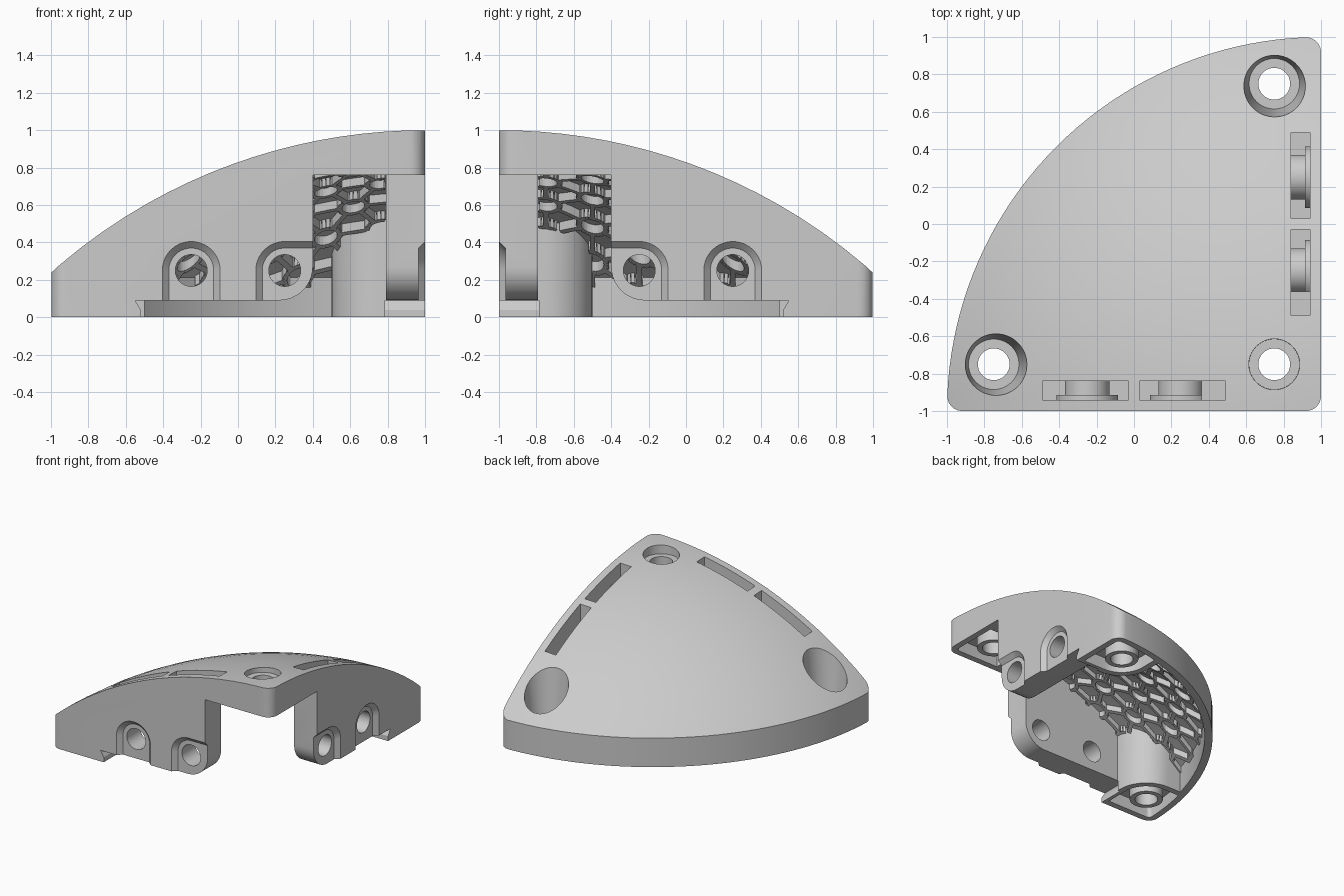
import bpy, bmesh, math
from mathutils import Matrix, Vector

if "Cube" in bpy.data.objects:
    bpy.data.objects.remove(bpy.data.objects["Cube"])

R = 3.01                       # dome radius, centred under the square corner
CX, CY = 1.0, -1.0
HOLES = [(-0.75, -0.75, -1, -1), (0.75, 0.75, 1, 1), (0.75, -0.75, 1, -1)]
SWAP = Matrix(((0, -1, 0, 0), (-1, 0, 0, 0), (0, 0, 1, 0), (0, 0, 0, 1)))  # front wall <-> right wall

grey = bpy.data.materials.new("light_grey")
grey.diffuse_color = (0.6, 0.6, 0.6, 1)
grey.use_nodes = True
grey.node_tree.nodes["Principled BSDF"].inputs["Base Color"].default_value = grey.diffuse_color


def make(name, bm, mirrored=False):
    if mirrored:
        bmesh.ops.transform(bm, matrix=SWAP, verts=bm.verts)
    bmesh.ops.recalc_face_normals(bm, faces=bm.faces)
    me = bpy.data.meshes.new(name)
    bm.to_mesh(me)
    bm.free()
    me.materials.append(grey)
    ob = bpy.data.objects.new(name, me)
    bpy.context.collection.objects.link(ob)
    return ob


def loft(name, a, b, mirrored=False):
    """Closed solid between two rings of 3D points."""
    bm = bmesh.new()
    va, vb = [bm.verts.new(p) for p in a], [bm.verts.new(p) for p in b]
    bm.faces.new(va)
    bm.faces.new(vb)
    n = len(va)
    for i in range(n):
        j = (i + 1) % n
        bm.faces.new((va[i], va[j], vb[j], vb[i]))
    return make(name, bm, mirrored)


def prism(name, pts, z0, z1):
    return loft(name, [(x, y, z0) for x, y in pts], [(x, y, z1) for x, y in pts])


def prism_y(name, pts, y0, y1, mirrored=False):
    return loft(name, [(x, y0, z) for x, z in pts], [(x, y1, z) for x, z in pts], mirrored)


def arc(cx, cy, r, a0, a1, n):
    return [(cx + r * math.cos(a0 + (a1 - a0) * i / n),
             cy + r * math.sin(a0 + (a1 - a0) * i / n)) for i in range(n + 1)]


def circle(cx, cy, r, n=40):
    return arc(cx, cy, r, 0, 2 * math.pi, n)[:-1]


def cone(name, x, y, z0, r0, z1, r1):
    return loft(name, [(*p, z0) for p in circle(x, y, r0)], [(*p, z1) for p in circle(x, y, r1)])


def boolean(ob, cutter, op='DIFFERENCE'):
    m = ob.modifiers.new("cut", 'BOOLEAN')
    m.operation, m.solver, m.object = op, 'EXACT', cutter
    bpy.context.view_layer.objects.active = ob
    bpy.ops.object.modifier_apply(modifier=m.name)
    bpy.data.objects.remove(cutter)


def dome_z(x, y, off=0.0):
    d2 = (x - CX) ** 2 + (y - CY) ** 2
    return 1 - R + math.sqrt((R - off) ** 2 - d2)


def dome(off):
    """Solid spherical cap, lathed around the square corner."""
    bm = bmesh.new()
    steps, segs = 20, 128
    rings = []
    for i in range(1, steps + 1):
        r = 2.3 * i / steps
        z = 1 - R + math.sqrt((R - off) ** 2 - r * r)
        rings.append([bm.verts.new((*p, z)) for p in circle(CX, CY, r, segs)])
    rings.append([bm.verts.new((*p, -0.5)) for p in circle(CX, CY, 2.3, segs)])
    top = bm.verts.new((CX, CY, 1 - off))
    for j in range(segs):
        k = (j + 1) % segs
        bm.faces.new((top, rings[0][j], rings[0][k]))
        for a, b in zip(rings, rings[1:]):
            bm.faces.new((a[j], b[j], b[k], a[k]))
    bm.faces.new(rings[-1])
    return make("dome", bm)


def outline(t):
    """Rounded quarter-disc plan, inset by t."""
    f, s, r = 0.08 - t, 1 - t, 2 - t
    e = s - f
    h = math.sqrt((r - f) ** 2 - (e - CX) ** 2)
    a = math.atan2(h, e - CX)
    b = 1.5 * math.pi - a
    return (arc(e, -e, f, -math.pi / 2, 0, 6) + arc(e, CY + h, f, 0, a, 6)
            + arc(CX, CY, r, a, b, 40)[1:-1] + arc(CX - h, -e, f, b, 1.5 * math.pi, 6))


def fan(x, y, sx, sy, r, z0, z1):
    """Round boss that widens into the nearest corner."""
    pts = circle(x, y, r) + [(x - sx * r, y + sy * .4), (x + sx * .4, y - sy * r), (x + sx * .4, y + sy * .4)]
    bm = bmesh.new()
    vs = [bm.verts.new((*p, z)) for p in pts for z in (z0, z1)]
    res = bmesh.ops.convex_hull(bm, input=vs)
    bmesh.ops.delete(bm, geom=list({v for v in res["geom_interior"] if isinstance(v, bmesh.types.BMVert)}),
                     context='VERTS')
    bmesh.ops.dissolve_limit(bm, angle_limit=0.002, verts=bm.verts, edges=bm.edges)
    return make("fan", bm)


def arch(cx, r, z0=0.0, open_side=False):
    right = [(cx + 0.25, z0), (cx + 0.25, .25 + r)] if open_side else [(cx + r, z0)]
    a0 = math.pi / 2 if open_side else 0
    return right + arc(cx, .25, r, a0, math.pi, 20) + [(cx - r, z0)]


# Outer shell and the hollow beneath it
shell = prism("corner_shell", outline(0), 0, 1.3)
boolean(shell, dome(0), 'INTERSECT')
a = math.acos(-0.21 / 1.94)
cavity = prism("cavity", [(.79, -.79)] + arc(CX, CY, 1.94, a, 1.5 * math.pi - a, 40), -0.1, 1.3)
boolean(cavity, dome(0.06), 'INTERSECT')
for x, y, sx, sy in HOLES:
    boolean(cavity, fan(x, y, sx, sy, .25, .76 if sx != sy else -.3, 1.4))
boolean(shell, cavity)

# Wall undersides, corner opening, bolt recesses, bolt holes and top slots
gap = ([(-.52, -.1), (-.52, .04), (-.55, .09)] + arc(.22, .27, .18, -math.pi / 2, 0, 10)
       + [(.4, .76), (1.2, .76), (1.2, -.1)])
for m in (False, True):
    boolean(shell, prism_y("gap", gap, -1.1, -.785, m))
    for cx in (-.25, .25):
        near = cx > 0
        rec = loft("recess", [(x, -1.01, z) for x, z in arch(cx, .165, 0, near)],
                   [(x, -.965, z) for x, z in arch(cx, .12, 0, near)], m)
        boolean(shell, rec)
        x0, x1 = (.03, .36) if near else (-.49, -.03)
        slot = prism_y("slot", [(x0, .2), (x1, .2), (x1, 1.2), (x0, 1.2)], -.94, -.84, m)
        boolean(slot, prism_y("tube", arch(cx, .12, .1), -1, -.8, m))
        boolean(slot, prism_y("collar", arch(cx, .165, .1), -.97, -.915, m))
        boolean(shell, slot)
        if near:
            boolean(shell, prism_y("slot_end", [(.35, .82), (.49, .82), (.49, 1.2), (.35, 1.2)], -.94, -.84, m))
        boolean(shell, prism_y("bolt_hole", circle(cx, .25, .085), -1.1, -.7, m))

# Screw bosses: hollow feet with a ring, tapered counterbore and through hole
for x, y, sx, sy in HOLES:
    corner = sx != sy
    base, seat = (.76, .92) if corner else (0, .15)
    pocket = prism("pocket", outline(.05), base - .05, base + .1)
    boolean(pocket, fan(x, y, sx, sy, .2, base - .2, base + .3), 'INTERSECT')
    boolean(pocket, cone("ring", x, y, base - .2, .125, base + .3, .125))
    boolean(shell, pocket)
    boolean(shell, cone("counterbore", x, y, seat, .135, seat + .6, .145 if corner else .2))
    boolean(shell, cone("screw_hole", x, y, -.2, .085, 1.3, .085))

# Rib lattice of rings and spokes under the dome
bm = bmesh.new()


def inside(p):
    clear = all(math.hypot(p.x - h[0], p.y - h[1]) > .24 for h in HOLES)
    return clear and p.x < .8 and p.y > -.8 and math.hypot(p.x - CX, p.y - CY) < 1.95


def rib(path, w=0.014):
    for p, q in zip(path, path[1:]):
        if not (inside(p) and inside(q)):
            continue
        n = Vector((p.y - q.y, q.x - p.x)).normalized() * w
        sec = [[bm.verts.new((c.x, c.y, dome_z(c.x, c.y, o))) for c, o in
                ((e - n, .05), (e - n, .10), (e + n, .10), (e + n, .05))] for e in (p, q)]
        for i in range(3):
            bm.faces.new((sec[0][i], sec[0][i + 1], sec[1][i + 1], sec[1][i]))


for i in range(-10, 4):
    for j in range(-4, 5):
        if (i + j) % 2:
            continue
        c = Vector((.47 + .147 * i, .25 * j))
        rib([Vector(p) for p in arc(c.x, c.y, .075, 0, 2 * math.pi, 24)])
        for dx, dy in ((.294, 0), (.147, .25), (-.147, .25)):
            d = Vector((dx, dy))
            rib([c + d * (.26 + .48 * k / 8) for k in range(9)])
ribs = make("underside_ribs", bm)

for ob in (shell, ribs):
    bpy.ops.object.select_all(action='DESELECT')
    ob.select_set(True)
    bpy.context.view_layer.objects.active = ob
    bpy.ops.object.shade_smooth_by_angle(angle=math.radians(30))
